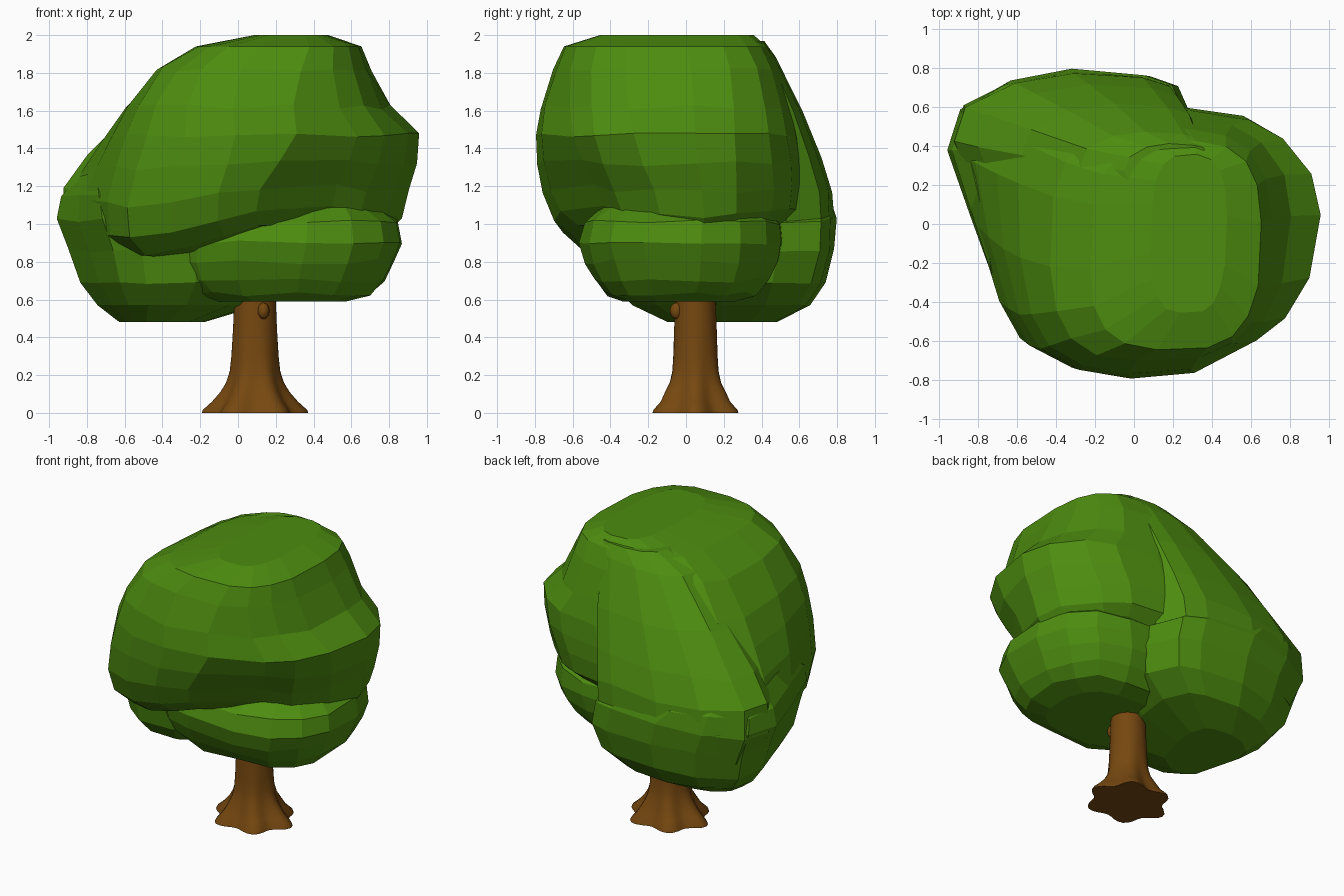
import bpy, bmesh, math, random

if "Cube" in bpy.data.objects:
    bpy.data.objects.remove(bpy.data.objects["Cube"])

random.seed(4)


def material(name, rgb):
    m = bpy.data.materials.new(name)
    m.diffuse_color = (*rgb, 1)
    m.use_nodes = True
    m.node_tree.nodes["Principled BSDF"].inputs["Base Color"].default_value = m.diffuse_color
    return m


GREEN = material("leaf green", (0.075, 0.265, 0.005))
BROWN = material("bark brown", (0.18, 0.064, 0.005))


def normalise(pts):
    xs, ys = [p[0] for p in pts], [p[1] for p in pts]
    return [((x - min(xs)) / (max(xs) - min(xs)), (y - min(ys)) / (max(ys) - min(ys))) for x, y in pts]


def rounded(n, power, skew=0.0):
    """Superellipse outline, optionally sheared in x."""
    pts = []
    for i in range(n):
        a = 2 * math.pi * (i + 0.3) / n
        c, s = math.cos(a), math.sin(a)
        x = math.copysign(abs(c) ** (2 / power), c)
        y = math.copysign(abs(s) ** (2 / power), s)
        pts.append((x + skew * y, y))
    return normalise(pts)


def loft(name, rings, mat):
    """Skin a stack of equal-length point rings and cap both ends."""
    bm = bmesh.new()
    rows = [[bm.verts.new(p) for p in ring] for ring in rings]
    n = len(rows[0])
    for a, b in zip(rows, rows[1:]):
        for i in range(n):
            j = (i + 1) % n
            bm.faces.new((a[i], a[j], b[j], b[i]))
    bm.faces.new(rows[0])
    bm.faces.new(rows[-1])
    bmesh.ops.recalc_face_normals(bm, faces=bm.faces)
    mesh = bpy.data.meshes.new(name)
    bm.to_mesh(mesh)
    bm.free()
    mesh.materials.append(mat)
    ob = bpy.data.objects.new(name, mesh)
    bpy.context.collection.objects.link(ob)
    return ob


def foliage(name, outline, sections, shift=lambda x, y, z: z, top=None, jitter=0.007):
    """sections: (z, x0, x1, y0, y1) boxes the outline is fitted into.
    An optional top outline fades into the main outline further down."""
    rings = []
    for z, x0, x1, y0, y1 in sections:
        t = max(0, min(1, (z - 1.15) / 0.75)) if top else 0
        ring = []
        for i, (u, v) in enumerate(outline):
            if top:
                u, v = u + t * (top[i][0] - u), v + t * (top[i][1] - v)
            x, y = x0 + u * (x1 - x0), y0 + v * (y1 - y0)
            zz = shift(x, y, z)
            if 0.6 < z < 1.9:
                zz += random.uniform(-2, 2) * jitter
            ring.append((x - random.uniform(0, jitter) * (u - .5) * 2,
                         y - random.uniform(0, jitter) * (v - .5) * 2, zz))
        rings.append(ring)
    return loft(name, rings, GREEN)


# Main crown: squarish top, plan wide at the back left and narrow at the front
plan = normalise([(.95, .08), (.90, .27), (.70, .48), (.53, .58), (.2, .63), (-.2, .68),
                  (-.6, .68), (-.88, .58), (-.95, .38), (-.84, 0), (-.71, -.42), (-.60, -.62),
                  (-.36, -.75), (-.1, -.8), (.12, -.76), (.55, -.51), (.71, -.4), (.87, -.18)])


def crown_bottom(x, y, z):
    """Tilt and wave the underside; the top is untouched."""
    k = max(0, min(1, (1.4 - z) / 0.4))
    return z + k * (0.09 * x + 0.06 * math.cos(4.5 * (x - 0.25)) - 0.02)


foliage("main_crown", plan, [
    (2.00, 0.08, 0.48, -0.46, 0.36),
    (1.94, -0.23, 0.66, -0.65, 0.43),
    (1.82, -0.44, 0.71, -0.71, 0.50),
    (1.62, -0.62, 0.81, -0.77, 0.57),
    (1.47, -0.73, 0.96, -0.80, 0.61),
    (1.32, -0.83, 0.95, -0.79, 0.64),
    (1.17, -0.92, 0.91, -0.76, 0.66),
    (1.04, -0.90, 0.87, -0.70, 0.64),
    (0.95, -0.78, 0.80, -0.60, 0.56),
    (0.90, -0.50, 0.55, -0.35, 0.35)], crown_bottom, rounded(18, 3.0, 0.05))

# Back lobe running down from the top, and the low left clump under it
back_plan = normalise([(.24, .50), (.14, .72), (0, .77), (-.35, .80), (-.65, .74), (-.9, .59), (-.96, .38),
                       (-.85, .05), (-.73, -.3), (-.58, -.41), (-.3, -.42), (.02, -.25), (.2, .2)])
foliage("back_lobe", back_plan, [
    (1.97, -0.05, 0.40, 0.00, 0.42),
    (1.88, -0.28, 0.39, -0.05, 0.48),
    (1.60, -0.58, 0.36, -0.15, 0.62),
    (1.35, -0.80, 0.32, -0.22, 0.72),
    (1.18, -0.93, 0.29, -0.25, 0.78),
    (1.00, -0.94, 0.27, -0.25, 0.79),
    (0.80, -0.85, 0.24, -0.20, 0.75)])

foliage("low_left_clump", back_plan, [
    (1.25, -0.86, -0.30, -0.15, 0.66),
    (1.14, -0.94, 0.10, -0.36, 0.77),
    (1.02, -0.96, 0.30, -0.42, 0.80),
    (0.86, -0.90, 0.33, -0.43, 0.79),
    (0.68, -0.84, 0.28, -0.40, 0.74),
    (0.57, -0.75, 0.12, -0.29, 0.66),
    (0.48, -0.63, -0.18, -0.10, 0.48)])

# Low right clump
foliage("low_right_clump", rounded(16, 2.6, -0.02), [
    (1.10, -0.05, 0.72, -0.42, 0.42),
    (1.01, -0.38, 0.85, -0.54, 0.51),
    (0.90, -0.42, 0.87, -0.57, 0.52),
    (0.80, -0.42, 0.83, -0.54, 0.50),
    (0.70, -0.38, 0.78, -0.49, 0.45),
    (0.63, -0.30, 0.71, -0.43, 0.38),
    (0.59, -0.15, 0.58, -0.34, 0.27)])

# Trunk with six flared roots
rings = []
for z, r, lobe in [(0, .252, .03), (.015, .247, .03), (.06, .205, .022), (.11, .170, .014), (.16, .145, .008),
                   (.22, .130, .004), (.3, .123, .002), (.45, .116, 0), (.57, .111, 0), (.75, .108, 0)]:
    squash = 0.9 if z < 0.1 else 0.97
    rings.append([(.09 + (r + lobe * math.cos(6 * a)) * math.cos(a),
                   .05 + (r + lobe * math.cos(6 * a)) * math.sin(a) * squash, z)
                  for a in [2 * math.pi * i / 48 for i in range(48)]])
trunk = loft("trunk", rings, BROWN)

# Small knot on the trunk front
bpy.ops.mesh.primitive_uv_sphere_add(segments=16, ring_count=10, radius=0.035, location=(.135, -.05, .54))
knot = bpy.context.object
knot.name = "trunk_knot"
knot.scale = (0.9, 1.0, 1.25)
knot.data.materials.append(BROWN)

for ob in (trunk, knot):
    bpy.ops.object.select_all(action='DESELECT')
    ob.select_set(True)
    bpy.context.view_layer.objects.active = ob
    bpy.ops.object.shade_smooth_by_angle(angle=math.radians(40))
